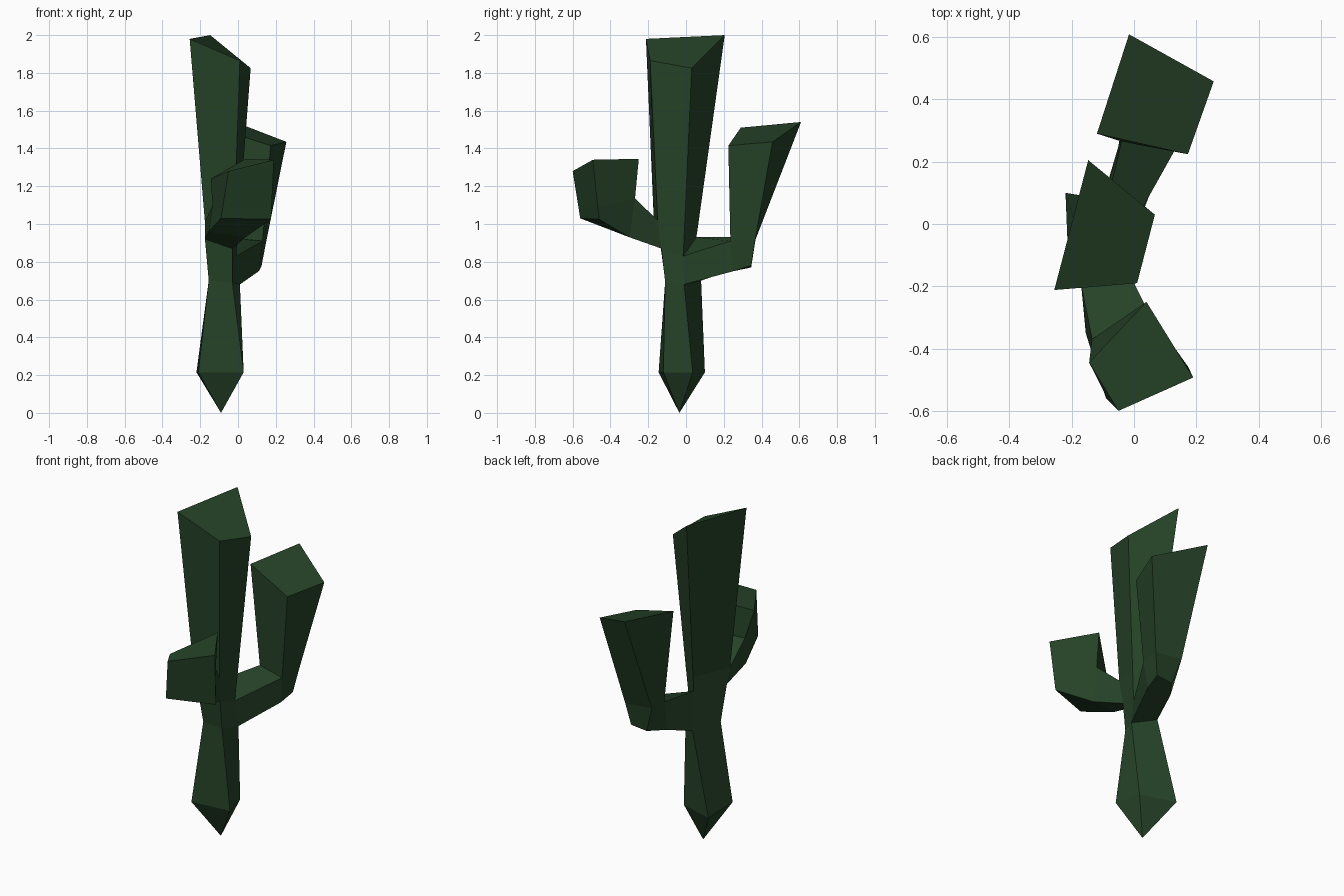
import bpy
import bmesh

# Remove the default cube
cube = bpy.data.objects.get("Cube")
if cube:
    bpy.data.objects.remove(cube, do_unlink=True)

# Single flat colour
green = bpy.data.materials.new("cactus_green")
green.use_nodes = True
colour = (0.019, 0.055, 0.021, 1.0)
green.diffuse_color = colour
shader = green.node_tree.nodes["Principled BSDF"]
shader.inputs["Base Color"].default_value = colour
shader.inputs["Roughness"].default_value = 0.9


def add_ring(bm, points):
    return [bm.verts.new(point) for point in points]


def bridge(bm, lower, upper, skip=None):
    """Join two four-sided rings, optionally leaving one side open."""
    count = len(lower)
    for side in range(count):
        after = (side + 1) % count
        if side != skip:
            bm.faces.new((lower[side], lower[after], upper[after], upper[side]))


def finish(bm, name):
    bmesh.ops.recalc_face_normals(bm, faces=bm.faces[:])
    mesh = bpy.data.meshes.new(name)
    bm.to_mesh(mesh)
    bm.free()
    mesh.materials.append(green)
    part = bpy.data.objects.new(name, mesh)
    bpy.context.scene.collection.objects.link(part)
    return part


def build_trunk(name, tip, sections):
    """Loft from a pointed root up to a capped, slanted crown."""
    bm = bmesh.new()
    root = bm.verts.new(tip)
    rings = [add_ring(bm, section) for section in sections]
    for side in range(len(rings[0])):
        bm.faces.new((root, rings[0][side], rings[0][side - 1]))
    for lower, upper in zip(rings, rings[1:]):
        bridge(bm, lower, upper)
    bm.faces.new(rings[-1])
    return finish(bm, name)


def build_arm(name, base, elbow_inner, elbow_outer, crown):
    """Sideways branch with an elbow whose top side grows up to the crown."""
    bm = bmesh.new()
    start, inner, outer, top = [
        add_ring(bm, ring) for ring in (base, elbow_inner, elbow_outer, crown)]
    bridge(bm, start, inner)
    bridge(bm, inner, outer, skip=2)
    bm.faces.new(outer)
    bridge(bm, [inner[2], inner[3], outer[3], outer[2]], top)
    bm.faces.new(top)
    return finish(bm, name)


# Trunk cross-sections, each ordered front left, front right, back right, back left
foot = [(-0.21, -0.145, 0.215), (0.03, -0.12, 0.215),
        (-0.01, 0.035, 0.215), (-0.22, 0.1, 0.215)]
waist = [(-0.155, -0.11, 0.7), (-0.03, -0.11, 0.69),
         (0.01, -0.01, 0.68), (-0.1, 0.08, 0.7)]
fork = [(-0.175, -0.14, 0.92), (-0.03, -0.13, 0.87),
        (-0.01, -0.015, 0.83), (-0.09, 0.055, 0.93)]
shoulder = [(-0.175, -0.17, 1.01), (-0.02, -0.15, 1.02),
            (0.005, -0.006, 1.02), (-0.095, 0.068, 1.02)]
crown = [(-0.256, -0.212, 1.98), (0.01, -0.19, 1.865),
         (0.067, 0.03, 1.825), (-0.147, 0.205, 2.0)]
build_trunk("trunk", (-0.09, -0.035, 0), [foot, waist, fork, shoulder, crown])

# Tall arm growing from the back of the trunk
build_arm(
    "back_arm",
    [waist[2], waist[3], fork[3], fork[2]],
    [(0.11, 0.25, 0.75), (-0.05, 0.25, 0.76), (-0.04, 0.265, 0.93), (0.13, 0.235, 0.91)],
    [(0.125, 0.345, 0.78), (0.02, 0.345, 0.77), (-0.03, 0.37, 0.93), (0.15, 0.365, 0.91)],
    [(-0.119, 0.29, 1.51), (0.173, 0.224, 1.415), (0.256, 0.458, 1.435), (-0.016, 0.609, 1.54)])

# Short arm growing from the front of the trunk
build_arm(
    "front_arm",
    [fork[1], fork[0], shoulder[0], shoulder[1]],
    [(0.04, -0.3, 0.93), (-0.155, -0.35, 0.96), (-0.135, -0.37, 1.1), (0.04, -0.27, 1.135)],
    [(0.175, -0.46, 1.025), (-0.09, -0.56, 1.03), (-0.082, -0.568, 1.08), (0.178, -0.467, 1.09)],
    [(-0.144, -0.445, 1.24), (0.04, -0.25, 1.345), (0.19, -0.493, 1.34), (-0.05, -0.6, 1.28)])
